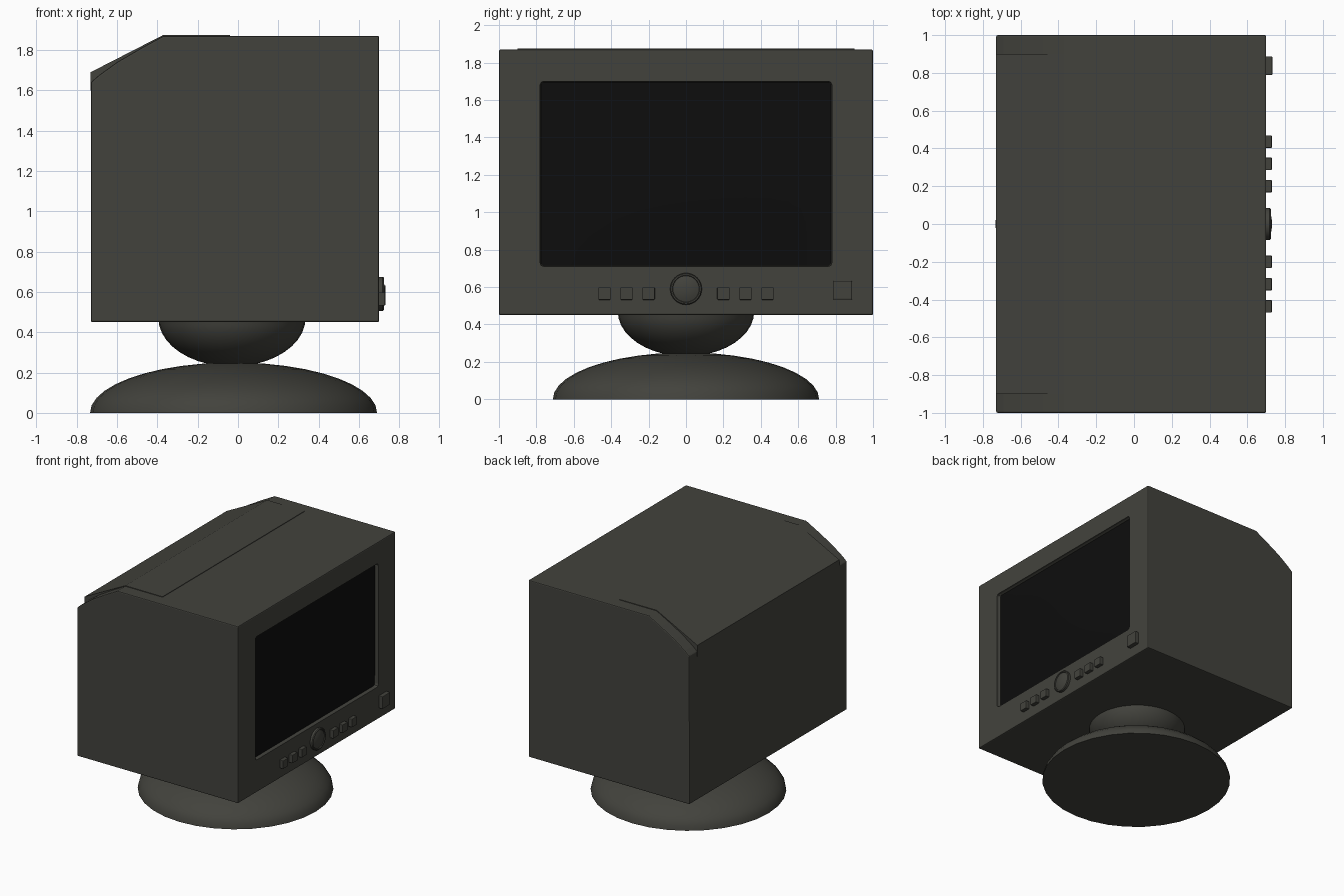
import bpy, bmesh, math
from mathutils import Matrix, Vector

cube = bpy.data.objects.get("Cube")
if cube:
    bpy.data.objects.remove(cube, do_unlink=True)


def material(name, color):
    m = bpy.data.materials.new(name)
    m.use_nodes = True
    m.diffuse_color = (*color, 1)
    bsdf = m.node_tree.nodes["Principled BSDF"]
    bsdf.inputs["Base Color"].default_value = (*color, 1)
    bsdf.inputs["Roughness"].default_value = 0.7
    return m


CASING = material("dark olive grey", (0.055, 0.055, 0.046))
GLASS = material("screen black", (0.004, 0.004, 0.004))


def finish(name, bm, mat, bevel=0.0, smooth=False):
    bmesh.ops.recalc_face_normals(bm, faces=bm.faces[:])
    mesh = bpy.data.meshes.new(name)
    bm.to_mesh(mesh)
    bm.free()
    mesh.materials.append(mat)
    ob = bpy.data.objects.new(name, mesh)
    bpy.context.collection.objects.link(ob)
    bpy.ops.object.select_all(action="DESELECT")
    bpy.context.view_layer.objects.active = ob
    ob.select_set(True)
    if bevel:
        b = ob.modifiers.new("bevel", "BEVEL")
        b.width, b.segments, b.limit_method = bevel, 2, "ANGLE"
        b.angle_limit = math.radians(40)
    if smooth:
        bpy.ops.object.shade_smooth_by_angle(angle=math.radians(35))
    return ob


def prism(name, profile, half_width, mat, bevel=0.0):
    """Extrude an x-z profile symmetrically along y."""
    bm = bmesh.new()
    face = bm.faces.new([bm.verts.new((x, -half_width, z)) for x, z in profile])
    new = bmesh.ops.extrude_face_region(bm, geom=[face])["geom"]
    verts = [g for g in new if isinstance(g, bmesh.types.BMVert)]
    bmesh.ops.translate(bm, verts=verts, vec=(0, 2 * half_width, 0))
    return finish(name, bm, mat, bevel)


def box(name, center, size, mat, bevel=0.0):
    bm = bmesh.new()
    bmesh.ops.create_cube(bm, size=1)
    bmesh.ops.scale(bm, vec=size, verts=bm.verts)
    bmesh.ops.translate(bm, vec=center, verts=bm.verts)
    return finish(name, bm, mat, bevel)


def lathe(name, profile, center, mat, segments=32, axis="Z"):
    """Spin a radius-height profile, closing it at both ends."""
    bm = bmesh.new()
    rings = []
    for r, h in profile:
        turns = [2 * math.pi * i / segments for i in range(segments)]
        rings.append([bm.verts.new((r * math.cos(a), r * math.sin(a), h)) for a in turns])
    for low, high in zip(rings, rings[1:]):
        for i in range(segments):
            j = (i + 1) % segments
            bm.faces.new((low[i], low[j], high[j], high[i]))
    bm.faces.new(rings[0])
    bm.faces.new(rings[-1])
    if axis == "X":
        bm.transform(Matrix.Rotation(math.pi / 2, 4, "Y"))
    bm.transform(Matrix.Translation(center))
    return finish(name, bm, mat, smooth=True)


def ellipse_arc(radius, height, start, end, steps, z=0.0):
    angles = [math.radians(start + (end - start) * i / steps) for i in range(steps + 1)]
    return [(radius * math.cos(a), z + height * math.sin(a)) for a in angles]


# Stand: domed foot and bowl-shaped swivel
lathe("stand_foot", ellipse_arc(0.712, 0.25, 0, 86, 10), (-0.022, 0, 0), CASING)
lathe("swivel_bowl", ellipse_arc(0.365, 0.24, -80, 0, 9, 0.47), (-0.03, 0, 0), CASING)

# Casing with a rounded slope at the top of the back
casing = prism("casing", [(0.70, 0.45), (0.70, 1.87), (-0.37, 1.87), (-0.48, 1.81),
                          (-0.60, 1.74), (-0.69, 1.675), (-0.73, 1.64), (-0.73, 0.45)],
               1.0, CASING, 0.008)

# Opening for the screen, with rounded corners
opening = box("screen_opening_cutter", (0.72, 0, 1.205), (0.11, 1.56, 0.99), CASING, 0.02)
opening.hide_render = True
cut = casing.modifiers.new("screen opening", "BOOLEAN")
cut.object, cut.solver = opening, "EXACT"
bpy.ops.object.select_all(action="DESELECT")
bpy.context.view_layer.objects.active = casing
for mod in list(casing.modifiers):
    bpy.ops.object.modifier_apply(modifier=mod.name)
bpy.data.objects.remove(opening, do_unlink=True)

# Gently bulging glass inside the opening
bm = bmesh.new()
bmesh.ops.create_grid(bm, x_segments=12, y_segments=12, size=1)
for v in bm.verts:
    u, w = v.co.x, v.co.y
    v.co = Vector((0.672 + 0.02 * (1 - u * u) * (1 - w * w), 0.777 * u, 1.205 + 0.492 * w))
finish("screen_glass", bm, GLASS, smooth=True)

# Raised panel over the top and rear slope
prism("rear_top_panel", [(-0.04, 1.874), (-0.37, 1.875), (-0.731, 1.69),
                         (-0.731, 1.60), (-0.60, 1.60), (-0.04, 1.80)], 0.9, CASING)

# Control row: three keys each side of the knob, and a power key
for side, label in ((-1, "right"), (1, "left")):
    for i in range(3):
        box(f"{label}_key_{i + 1}", (0.71, side * (0.2 + 0.118 * i), 0.565),
            (0.04, 0.066, 0.066), CASING, 0.004)
box("power_key", (0.71, 0.838, 0.583), (0.045, 0.1, 0.1), CASING, 0.005)
lathe("control_knob", [(0.085, -0.02), (0.085, 0.018), (0.08, 0.024), (0.073, 0.024),
                       (0.07, 0.018), (0.05, 0.025), (0.02, 0.03)],
      (0.70, 0, 0.59), CASING, axis="X")
